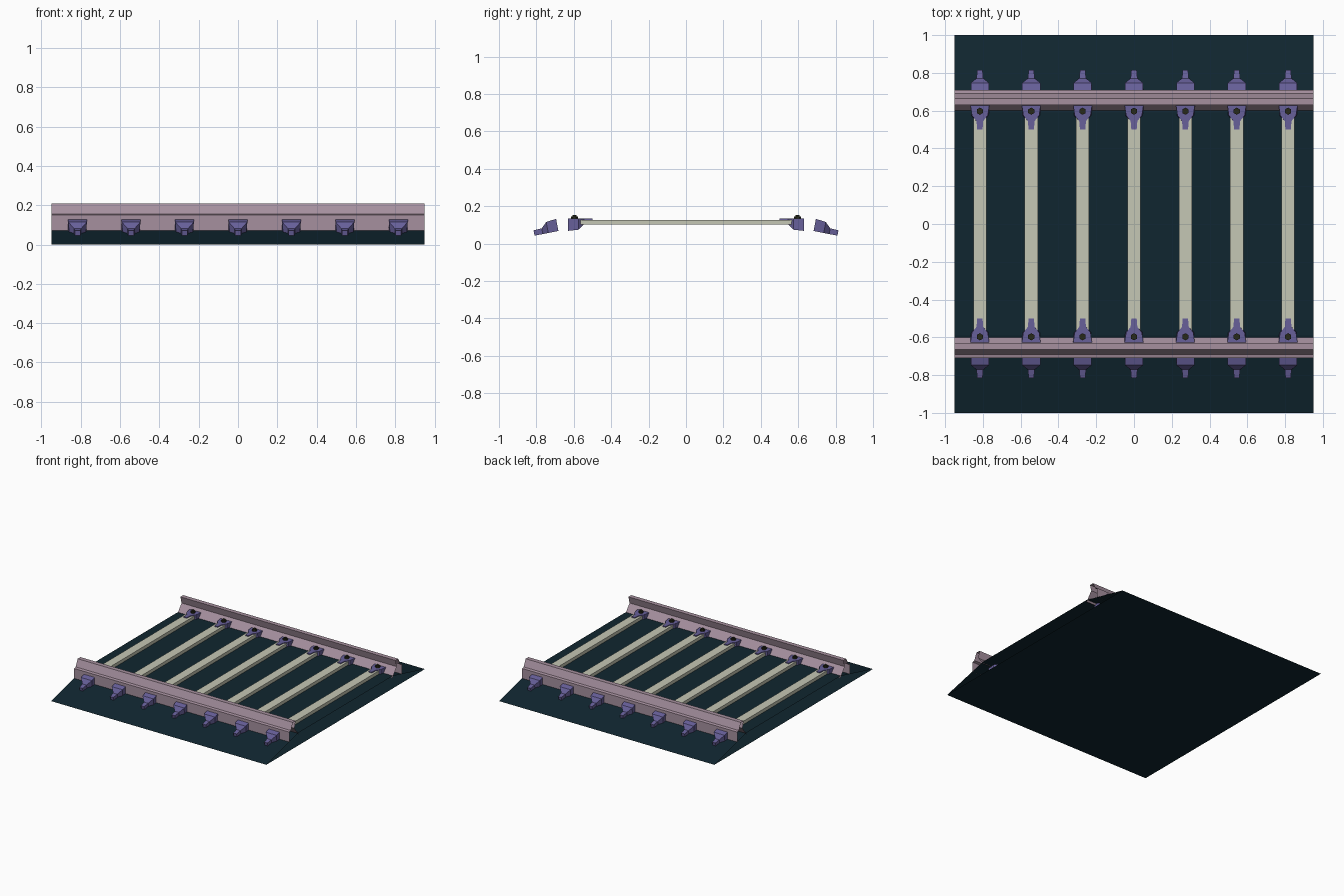
import bpy, bmesh, math
from mathutils import Matrix, Vector

if "Cube" in bpy.data.objects:
    bpy.data.objects.remove(bpy.data.objects["Cube"])


def material(name, rgb):
    m = bpy.data.materials.new(name)
    m.diffuse_color = (*rgb, 1)
    m.use_nodes = True
    m.node_tree.nodes["Principled BSDF"].inputs["Base Color"].default_value = m.diffuse_color
    return m


BALLAST = material("dark_ballast", (0.005, 0.019, 0.029))
STEEL = material("mauve_steel", (0.38, 0.28, 0.345))
CLAMP = material("purple_clamp", (0.135, 0.115, 0.32))
WOOD = material("pale_sleeper", (0.56, 0.57, 0.46))
BOLT = material("dark_bolt", (0.02, 0.022, 0.009))

HALF_LEN = 0.95
SPACING = 0.272


def finish(name, bm, mat, recalc=True):
    if recalc:
        bmesh.ops.recalc_face_normals(bm, faces=bm.faces)
    me = bpy.data.meshes.new(name)
    bm.to_mesh(me)
    bm.free()
    me.materials.append(mat)
    ob = bpy.data.objects.new(name, me)
    bpy.context.collection.objects.link(ob)
    return ob


def strip(name, profile, mat, closed=False):
    """Sweep a (y, z) profile along x, leaving the ends open."""
    bm = bmesh.new()
    rows = [[bm.verts.new((x, y, z)) for y, z in profile]
            for x in (-HALF_LEN, HALF_LEN)]
    n = len(profile)
    for i in range(n if closed else n - 1):
        j = (i + 1) % n
        bm.faces.new((rows[0][i], rows[1][i], rows[1][j], rows[0][j]))
    return finish(name, bm, mat, recalc=closed)


def clamp(name, matrix):
    """Loft of rectangular sections: wide block tapering to a thin nose."""
    sections = [(0, .050, .048, .066), (.055, .042, .048, .060),
                (.085, .018, .018, .031), (.130, .014, .014, .029)]
    bm = bmesh.new()
    rings = []
    for y, low, high, h in sections:
        pts = [(-low, y, 0), (low, y, 0), (high, y, h), (-high, y, h)]
        rings.append([bm.verts.new(matrix @ Vector(p)) for p in pts])
    for a, b in zip(rings, rings[1:]):
        for i in range(4):
            j = (i + 1) % 4
            bm.faces.new((a[i], a[j], b[j], b[i]))
    bm.faces.new(rings[0])
    bm.faces.new(rings[-1])
    return finish(name, bm, CLAMP)


# ballast bed: sloped shoulders, flat crown and flat underside
strip("ballast_bed", [(-1, 0), (-.59, .1), (.59, .1), (1, 0)], BALLAST, closed=True)

# rails: inner foot, waist, head, outer shoulder and outer wall
rail = [(.59, .085), (.645, .155), (.63, .21), (.665, .21),
        (.69, .155), (.71, .15), (.71, .07)]
strip("back_rail", rail, STEEL)
strip("front_rail", [(-y, z) for y, z in reversed(rail)], STEEL)

for k in range(-3, 4):
    x = k * SPACING
    # sleeper
    bm = bmesh.new()
    bmesh.ops.create_cube(bm, size=1, matrix=Matrix.Translation((x, 0, .114))
                          @ Matrix.Diagonal((.07, 1.2, .026, 1)))
    finish("sleeper", bm, WOOD)

    for side, turn in (("back", 0), ("front", math.pi)):
        place = Matrix.Translation((x, 0, 0)) @ Matrix.Rotation(turn, 4, 'Z')
        # outer clamp lies on the sloped shoulder
        clamp(side + "_outer_clamp", place @ Matrix.Translation((0, .682, .067))
              @ Matrix.Rotation(math.radians(-11), 4, 'X'))
        # inner clamp is the same piece upside down, gripping the sleeper
        clamp(side + "_inner_clamp", place @ Matrix.Translation((0, .63, .134))
              @ Matrix.Rotation(math.pi, 4, 'X'))
        # hexagonal nut with bolt tip
        bm = bmesh.new()
        for r, z, d, seg in ((.019, .139, .012, 6), (.011, .147, .01, 8)):
            bmesh.ops.create_cone(bm, cap_ends=True, segments=seg, radius1=r, radius2=r,
                                  depth=d, matrix=place @ Matrix.Translation((0, .597, z)))
        finish(side + "_bolt", bm, BOLT)
